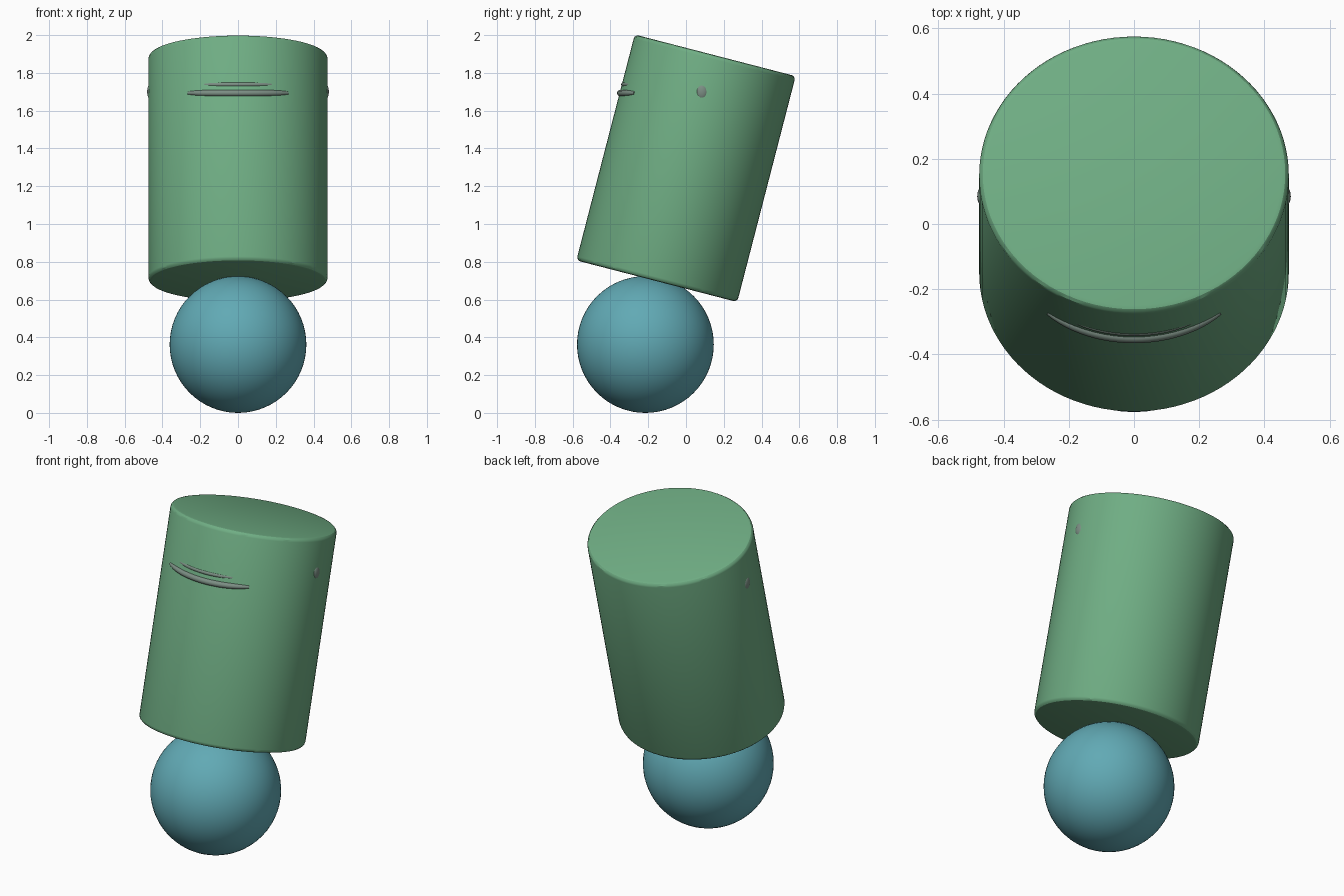
import bpy, math

if "Cube" in bpy.data.objects:
    bpy.data.objects.remove(bpy.data.objects["Cube"])

TILT = math.radians(14.5)
RX, RY = 0.475, 0.44          # body cross-section radii
BODY_Z = 1.295


def material(name, rgb):
    m = bpy.data.materials.new(name)
    m.diffuse_color = (*rgb, 1)
    m.use_nodes = True
    m.node_tree.nodes["Principled BSDF"].inputs["Base Color"].default_value = m.diffuse_color
    return m


green = material("green", (0.16, 0.42, 0.23))
teal = material("teal", (0.12, 0.40, 0.46))
grey = material("dark_grey_green", (0.20, 0.27, 0.23))


def finish(name, mat):
    ob = bpy.context.object
    ob.name = name
    ob.data.materials.append(mat)
    return ob


# tilted oval body with slightly rounded rims
bpy.ops.mesh.primitive_cylinder_add(vertices=96, radius=1, depth=1)
bpy.context.object.scale = (RX, RY, 1.235)
bpy.ops.object.transform_apply(location=False, rotation=False, scale=True)
body = finish("body", green)
bev = body.modifiers.new("rim", 'BEVEL')
bev.width, bev.segments, bev.limit_method = 0.022, 3, 'ANGLE'
bev.angle_limit = math.radians(40)
bpy.ops.object.modifier_apply(modifier="rim")
bpy.ops.object.shade_smooth_by_angle(angle=math.radians(30))
body.location = (0, 0, BODY_Z)
body.rotation_euler = (-TILT, 0, 0)

# ball foot
bpy.ops.mesh.primitive_uv_sphere_add(segments=64, ring_count=32, radius=0.362,
                                     location=(0, -0.215, 0.362))
finish("ball", teal)
bpy.ops.object.shade_smooth()


# level ridges hugging the front of the body
def ridge(name, z, half_angle, thickness, lift):
    cu = bpy.data.curves.new(name, 'CURVE')
    cu.dimensions = '3D'
    cu.bevel_depth = thickness
    cu.bevel_resolution = 3
    cu.use_fill_caps = True
    sp = cu.splines.new('POLY')
    n = 25
    sp.points.add(n - 1)
    cy = (z - BODY_Z) * math.tan(TILT)
    for i, p in enumerate(sp.points):
        a = math.radians(half_angle) * (2 * i / (n - 1) - 1)
        p.co = ((RX + lift) * math.sin(a),
                cy - (RY / math.cos(TILT) + lift) * math.cos(a), z, 1)
        p.radius = 1 - 0.5 * abs(2 * i / (n - 1) - 1) ** 4
    cu.materials.append(grey)
    bpy.context.collection.objects.link(bpy.data.objects.new(name, cu))


ridge("front_ridge", 1.693, 34, 0.018, -0.004)
ridge("upper_ridge", 1.738, 25, 0.012, -0.008)

# small side bumps
for side, label in ((1, "right"), (-1, "left")):
    bpy.ops.mesh.primitive_uv_sphere_add(segments=24, ring_count=12, radius=1,
                                         location=(side * 0.465, 0.085, 1.70))
    bpy.context.object.scale = (0.016, 0.03, 0.04)
    finish(label + "_bump", grey)
    bpy.ops.object.shade_smooth()
